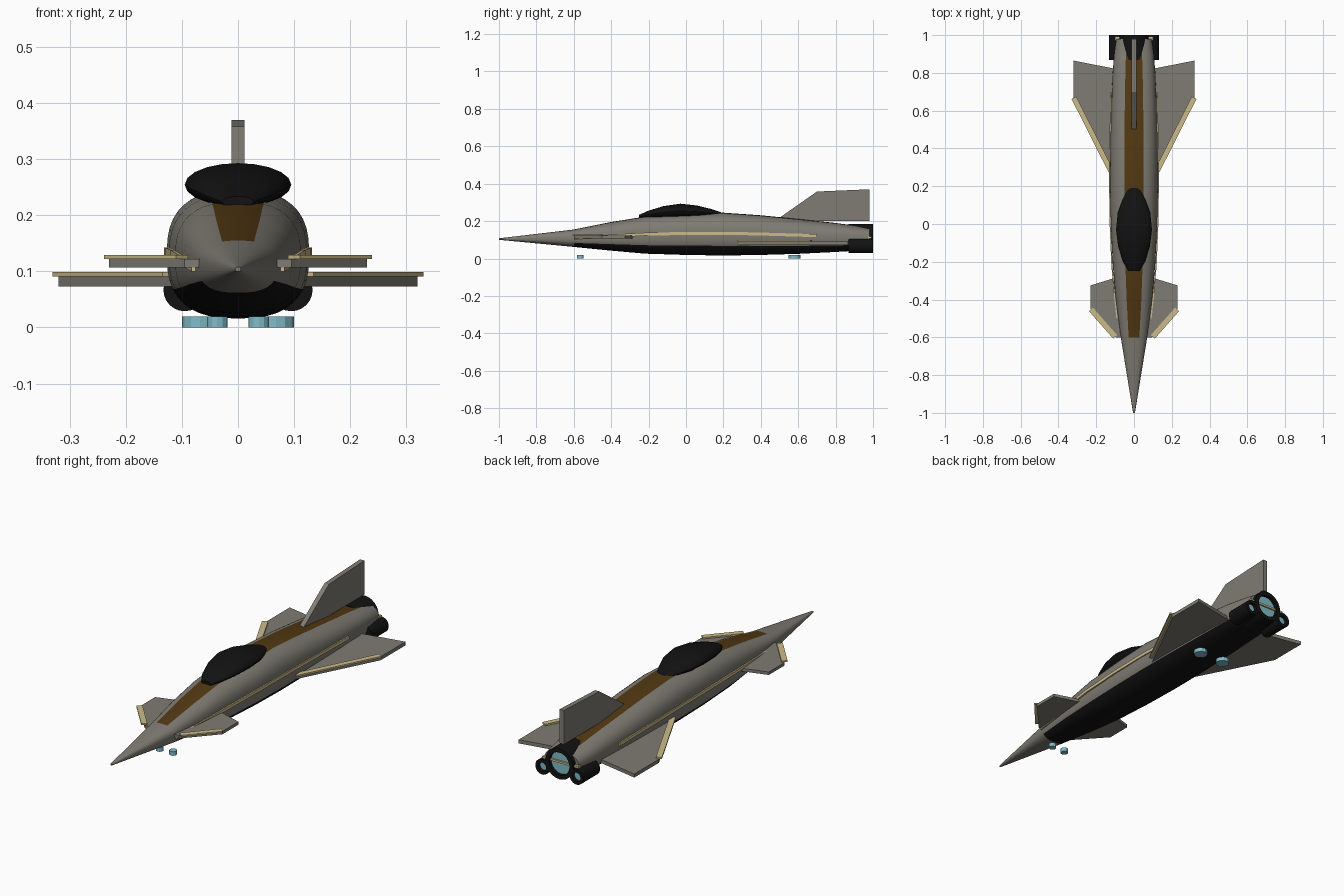
import bpy, bmesh, math
from mathutils import Vector

if "Cube" in bpy.data.objects:
    bpy.data.objects.remove(bpy.data.objects["Cube"], do_unlink=True)


def material(name, rgb):
    m = bpy.data.materials.new(name)
    m.use_nodes = True
    m.diffuse_color = (*rgb, 1)
    m.node_tree.nodes["Principled BSDF"].inputs["Base Color"].default_value = (*rgb, 1)
    return m


GREY = material("warm grey hull", (0.21, 0.2, 0.17))
BLACK = material("black", (0.006, 0.006, 0.006))
BROWN = material("dark brown", (0.085, 0.04, 0.006))
GOLD = material("pale gold", (0.6, 0.5, 0.25))
BLUE = material("light blue", (0.22, 0.5, 0.58))


def finish(name, bm, mats, smooth=None):
    """Turn a bmesh into a named object, optionally smooth shaded."""
    bmesh.ops.recalc_face_normals(bm, faces=bm.faces)
    mesh = bpy.data.meshes.new(name)
    bm.to_mesh(mesh)
    bm.free()
    for m in mats:
        mesh.materials.append(m)
    obj = bpy.data.objects.new(name, mesh)
    bpy.context.collection.objects.link(obj)
    if smooth:
        bpy.ops.object.select_all(action="DESELECT")
        obj.select_set(True)
        bpy.context.view_layer.objects.active = obj
        bpy.ops.object.shade_smooth_by_angle(angle=math.radians(smooth))
    return obj


def loft(rings, cap=True):
    """Skin a list of equal-length point rings."""
    bm = bmesh.new()
    loops = [[bm.verts.new(p) for p in ring] for ring in rings]
    n = len(loops[0])
    for a, b in zip(loops, loops[1:]):
        for i in range(n):
            bm.faces.new((a[i], a[(i + 1) % n], b[(i + 1) % n], b[i]))
    if cap:
        bm.faces.new(loops[0])
        bm.faces.new(loops[-1])
    return bm


def section(y, half_width, bottom, top, sides, power):
    """Superellipse cross-section across the model."""
    mid, half = (top + bottom) / 2, (top - bottom) / 2
    ring = []
    for i in range(sides):
        a = math.tau * i / sides
        c, s = math.cos(a), math.sin(a)
        ring.append((half_width * math.copysign(abs(c) ** (2 / power), c), y,
                     mid + half * math.copysign(abs(s) ** (2 / power), s)))
    return ring


def prism(name, outline, low, high, mat, to_point):
    """Extrude a flat outline between two levels of the remaining axis."""
    bm = loft([[to_point(u, v, w) for u, v in outline] for w in (low, high)])
    return finish(name, bm, [mat])


# Fuselage: y, half width, bottom, top
stations = [
    (-1.0, 0.005, 0.1, 0.108), (-0.6, 0.07, 0.062, 0.155), (-0.4, 0.096, 0.042, 0.195),
    (-0.22, 0.112, 0.026, 0.224), (0.0, 0.123, 0.019, 0.236), (0.2, 0.127, 0.016, 0.245),
    (0.4, 0.126, 0.019, 0.231), (0.6, 0.121, 0.025, 0.211), (0.8, 0.113, 0.035, 0.19),
    (0.9, 0.105, 0.041, 0.176), (0.98, 0.094, 0.046, 0.164)]
SIDES = 40
bm = loft([section(*s, SIDES, 2.6) for s in stations])
bm.faces.ensure_lookup_table()
for k, f in enumerate(bm.faces):
    row, col = divmod(k, SIDES)
    if 0 < row < len(stations) - 1:
        angle = (col + 0.5) * 360 / SIDES
        if 207 < angle < 333:            # belly
            f.material_index = 1
        elif 72 < angle < 108 and row < len(stations) - 2:   # spine stripe
            f.material_index = 2
finish("fuselage", bm, [GREY, BLACK, BROWN], 40)

# Canopy
canopy = [(-0.25, 0.028, 0.214, 0.234), (-0.2, 0.058, 0.215, 0.256),
          (-0.12, 0.084, 0.215, 0.28), (-0.03, 0.095, 0.216, 0.293),
          (0.06, 0.086, 0.218, 0.283), (0.13, 0.06, 0.222, 0.266),
          (0.19, 0.028, 0.228, 0.246)]
finish("canopy", loft([section(*s, 20, 2) for s in canopy]), [BLACK], 40)

# Tail fin
prism("tail_fin", [(0.5, 0.2), (0.5, 0.218), (0.7, 0.358), (0.98, 0.37), (0.98, 0.2)],
      -0.012, 0.012, GREY, lambda u, v, w: (w, u, v))


def edge_strip(name, start, end, width, low, high, side):
    """Flat bar following a leading edge."""
    a, b = Vector(start), Vector(end)
    d = (b - a).normalized() * width / 2
    n = Vector((-d.y, d.x))
    prism(name, [a - n, b - n, b + n, a + n], low, high, GOLD,
          lambda u, v, w: (side * u, v, w))


def nozzle(name, x, z, outer, inner, front):
    """Engine nozzle with a recessed glowing disc."""
    profile = [(0.001, front), (outer, front), (outer, 1.0), (inner, 1.0),
               (inner, 0.984), (0.001, 0.984)]
    n = 24
    rings = [[(x + r * math.cos(math.tau * i / n), y, z + r * math.sin(math.tau * i / n))
              for i in range(n)] for r, y in profile]
    bm = loft(rings)
    for f in bm.faces:
        if all(abs(v.co.y - 0.984) < 0.001 for v in f.verts):
            f.material_index = 1
    finish(name, bm, [BLACK, BLUE], 40)


def disc(name, x, y, radius):
    """Low landing pad lying on the ground."""
    bm = bmesh.new()
    bmesh.ops.create_cone(bm, cap_ends=True, segments=12, radius1=radius,
                          radius2=radius, depth=0.02)
    bmesh.ops.translate(bm, verts=bm.verts, vec=(x, y, 0.01))
    finish(name, bm, [BLUE])


# Paired parts
canard = [(0.05, -0.6), (0.095, -0.6), (0.23, -0.45), (0.23, -0.325), (0.1, -0.285)]
wing = [(0.08, 0.27), (0.115, 0.27), (0.32, 0.67), (0.32, 0.865), (0.08, 0.818)]
rail = [(0.08, -0.6, 0.108), (0.101, -0.4, 0.12), (0.117, -0.22, 0.13), (0.126, 0, 0.134),
        (0.129, 0.2, 0.135), (0.128, 0.4, 0.131), (0.122, 0.7, 0.122)]
for label, s in (("left", 1), ("right", -1)):
    def flat(u, v, w, s=s):
        return (s * u, v, w)
    prism(label + "_canard", canard, 0.107, 0.122, GREY, flat)
    prism(label + "_wing", wing, 0.073, 0.091, GREY, flat)
    edge_strip(label + "_canard_edge", (0.1, -0.597), (0.228, -0.452), 0.028, 0.122, 0.129, s)
    edge_strip(label + "_wing_edge", (0.122, 0.28), (0.318, 0.668), 0.028, 0.091, 0.099, s)
    rings = [[(s * (x + i), y, z + j) for i, j in
              ((-0.004, -0.008), (0.003, -0.008), (0.003, 0.008), (-0.004, 0.008))]
             for x, y, z in rail]
    finish(label + "_side_rail", loft(rings), [GOLD])
    nozzle(label + "_nozzle", s * 0.095, 0.067, 0.038, 0.022, 0.868)
    disc(label + "_front_pad", s * 0.037, -0.565, 0.018)
    disc(label + "_rear_pad", s * 0.068, 0.58, 0.032)

# Main engine and its cross bar
nozzle("main_nozzle", 0, 0.108, 0.077, 0.056, 0.868)
prism("nozzle_bar", [(-0.1, 0.107), (0.1, 0.107), (0.1, 0.117), (-0.1, 0.117)],
      0.972, 0.992, GOLD, lambda u, v, w: (u, w, v))
